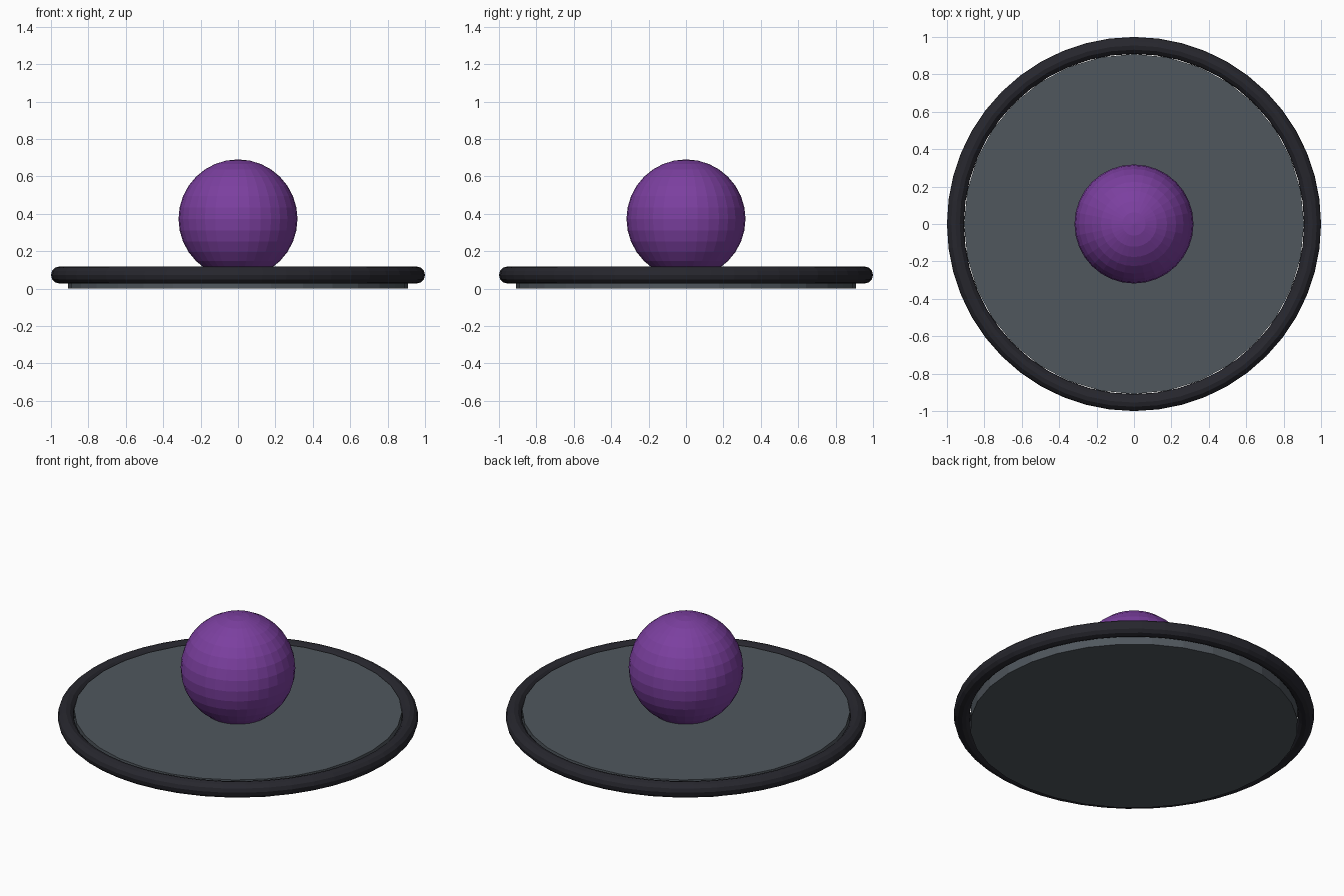
import bpy

if "Cube" in bpy.data.objects:
    bpy.data.objects.remove(bpy.data.objects["Cube"])

S = 1 / 1.1              # overall scale: outer rim radius becomes 1
DISC_H = 0.12 * S
RIM_R = 0.05 * S
BALL_R = 0.35 * S


def finish(name, color):
    """Name the active object and give it a plain colour."""
    obj = bpy.context.object
    obj.name = name
    mat = bpy.data.materials.new(name + "_material")
    mat.diffuse_color = (*color, 1)
    mat.use_nodes = True
    mat.node_tree.nodes["Principled BSDF"].inputs["Base Color"].default_value = mat.diffuse_color
    obj.data.materials.append(mat)
    return obj


# Flat base disc
bpy.ops.mesh.primitive_cylinder_add(vertices=32, radius=S, depth=DISC_H,
                                    location=(0, 0, DISC_H / 2))
finish("base_disc", (0.08, 0.095, 0.11))

# Round rim hugging the side of the disc
bpy.ops.mesh.primitive_torus_add(major_segments=48, minor_segments=12,
                                 major_radius=1.05 * S, minor_radius=RIM_R,
                                 location=(0, 0, 0.08 * S))
finish("rim", (0.02, 0.02, 0.027))

# Faceted ball partly sunk into the disc
bpy.ops.mesh.primitive_uv_sphere_add(segments=32, ring_count=16, radius=BALL_R,
                                     location=(0, 0, DISC_H / 2 + BALL_R))
finish("ball", (0.2, 0.05, 0.35))
